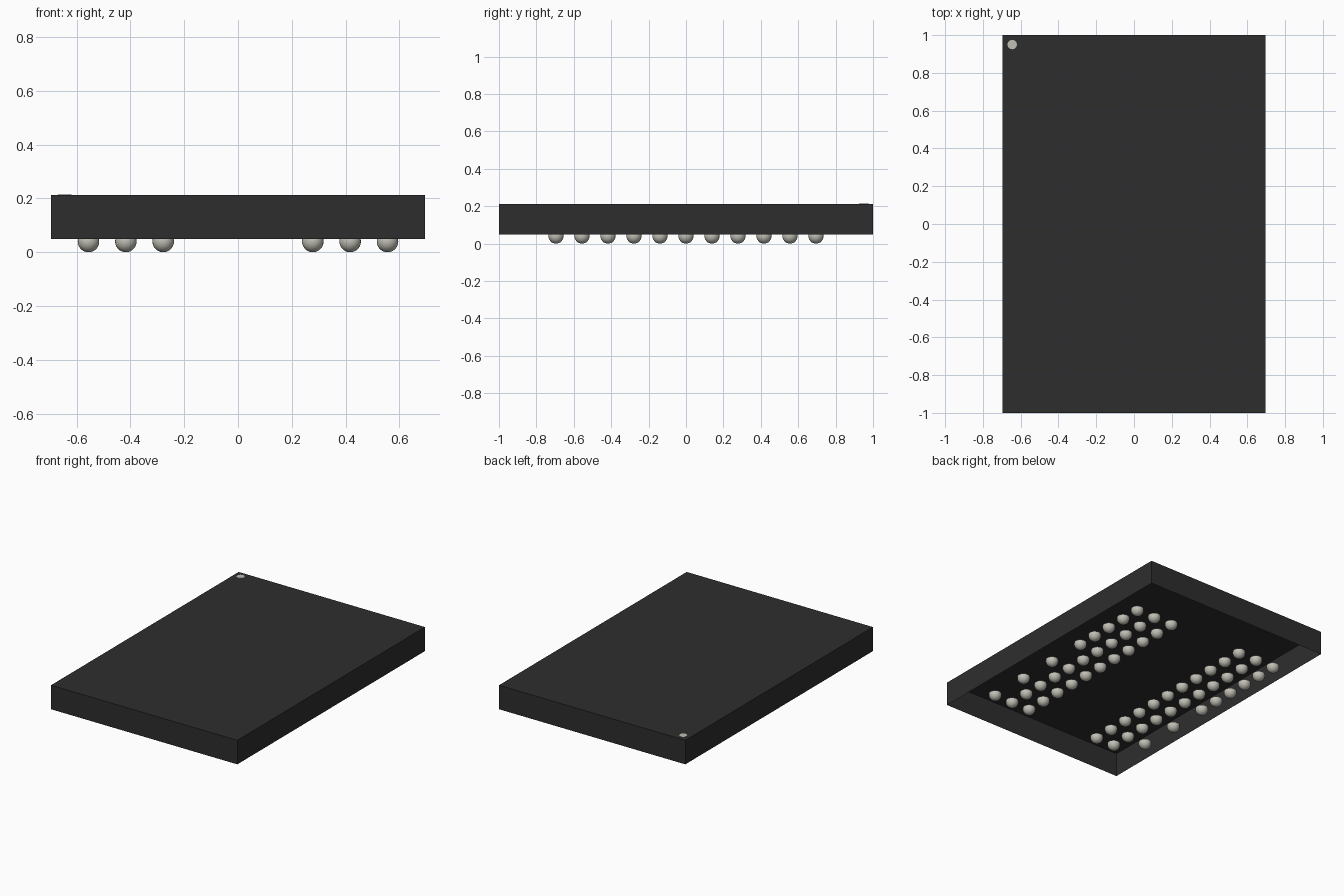
import bpy, bmesh, math
from mathutils import Matrix, Vector

old = bpy.data.objects.get("Cube")
if old:
    bpy.data.objects.remove(old, do_unlink=True)

HALF_X, HALF_Y = 0.695, 1.0      # package footprint
Z_LOW, Z_TOP = 0.05, 0.212       # package underside and top
PITCH, BALL_R = 0.139, 0.04      # solder ball grid


def make_material(name, rgb, rough):
    mat = bpy.data.materials.new(name)
    mat.use_nodes = True
    colour = (*rgb, 1.0)
    mat.diffuse_color = colour
    bsdf = next(n for n in mat.node_tree.nodes if n.type == 'BSDF_PRINCIPLED')
    bsdf.inputs["Base Color"].default_value = colour
    bsdf.inputs["Roughness"].default_value = rough
    return mat


def make_object(name, bm, mat, smooth=False):
    mesh = bpy.data.meshes.new(name)
    bm.to_mesh(mesh)
    bm.free()
    mesh.materials.append(mat)
    obj = bpy.data.objects.new(name, mesh)
    bpy.context.collection.objects.link(obj)
    if smooth:
        bpy.ops.object.select_all(action='DESELECT')
        obj.select_set(True)
        bpy.context.view_layer.objects.active = obj
        bpy.ops.object.shade_smooth_by_angle(angle=math.radians(40))
    return obj


black = make_material("black plastic", (0.027, 0.027, 0.027), 0.6)
metal = make_material("warm grey metal", (0.53, 0.52, 0.46), 0.5)

# Package: a thin shell, open underneath
bm = bmesh.new()
bmesh.ops.create_cube(bm, size=1.0, matrix=Matrix.LocRotScale(
    Vector((0, 0, (Z_LOW + Z_TOP) / 2)), None,
    Vector((2 * HALF_X, 2 * HALF_Y, Z_TOP - Z_LOW))))
bm.normal_update()
bottom = [f for f in bm.faces if f.normal.z < -0.9]
bmesh.ops.delete(bm, geom=bottom, context='FACES_ONLY')
make_object("package_body", bm, black)

# Corner marker: thin round plate on the top
bm = bmesh.new()
bmesh.ops.create_cone(bm, cap_ends=True, segments=32, radius1=0.025,
                      radius2=0.025, depth=0.004,
                      matrix=Matrix.Translation((-0.645, 0.95, Z_TOP)))
make_object("corner_marker", bm, metal)

# Solder balls: three columns each side, with gaps in the outer columns
missing = {-4: (6, 8, 10), 4: (5, 7, 9)}
bm = bmesh.new()
for col in (-4, -3, -2, 2, 3, 4):
    for row in range(11):
        if row in missing.get(col, ()):
            continue
        bmesh.ops.create_uvsphere(
            bm, u_segments=24, v_segments=14, radius=BALL_R,
            matrix=Matrix.Translation((col * PITCH, (5 - row) * PITCH, BALL_R)))

# Flatten the balls where they meet the package
cut = bmesh.ops.bisect_plane(bm, geom=bm.verts[:] + bm.edges[:] + bm.faces[:],
                             plane_co=(0, 0, Z_LOW), plane_no=(0, 0, 1),
                             clear_outer=True)
rims = [e for e in cut["geom_cut"] if isinstance(e, bmesh.types.BMEdge)]
bmesh.ops.holes_fill(bm, edges=rims, sides=0)
bmesh.ops.recalc_face_normals(bm, faces=bm.faces[:])
make_object("solder_balls", bm, metal, smooth=True)
